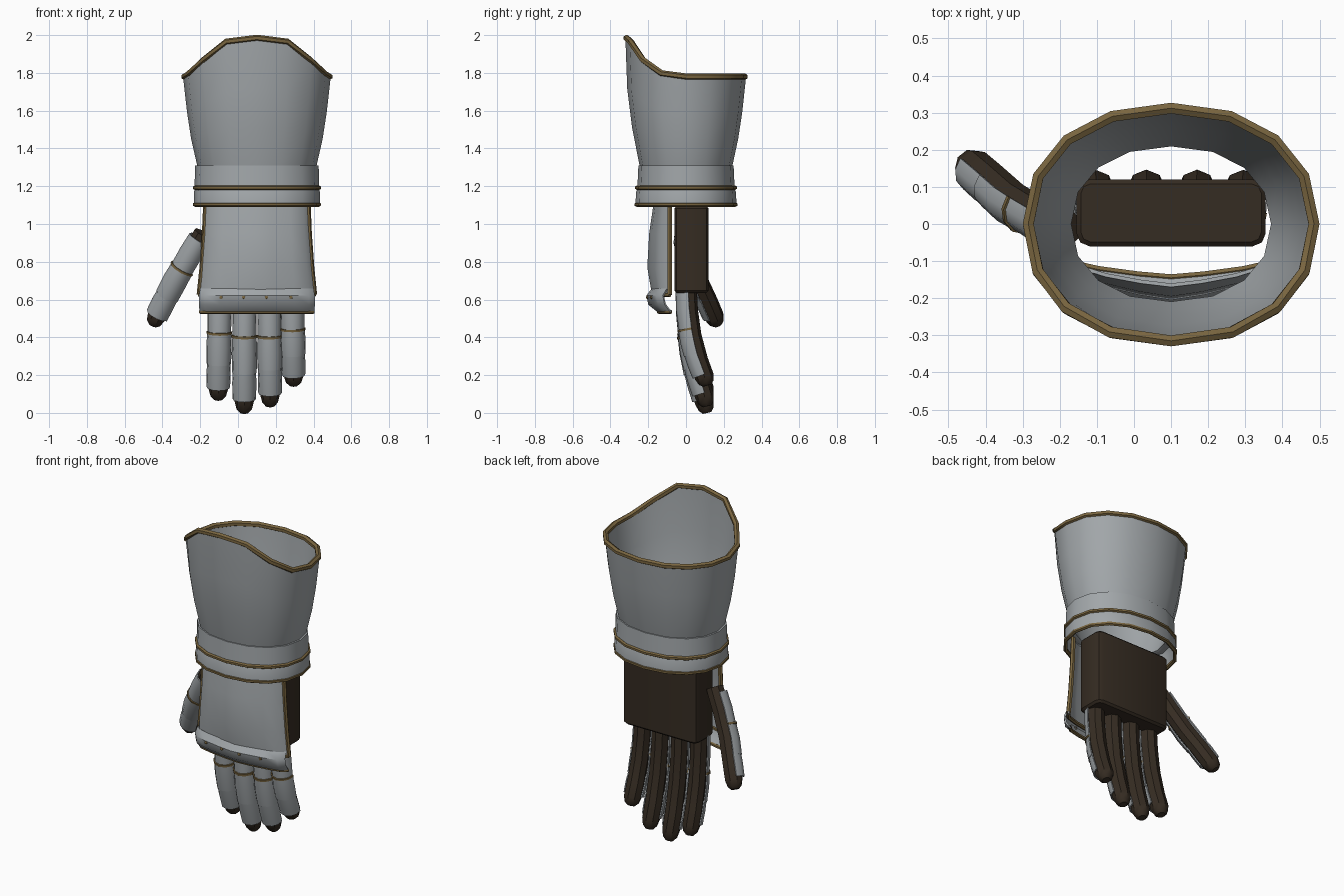
import bpy, bmesh, math
from mathutils import Vector

if "Cube" in bpy.data.objects:
    bpy.data.objects.remove(bpy.data.objects["Cube"])


def material(name, rgb):
    m = bpy.data.materials.new(name)
    m.diffuse_color = (*rgb, 1)
    m.use_nodes = True
    m.node_tree.nodes["Principled BSDF"].inputs["Base Color"].default_value = m.diffuse_color
    return m


STEEL = material("steel", (0.36, 0.385, 0.40))
BRASS = material("brass", (0.19, 0.13, 0.05))
LEATHER = material("dark_leather", (0.036, 0.025, 0.016))
CX = 0.1  # centre of the cuff and the back plate


def lerp(table, v):
    """Piecewise linear lookup; each row is (key, value, ...)."""
    if v <= table[0][0]:
        return table[0][1:]
    for a, b in zip(table, table[1:]):
        if v <= b[0]:
            t = (v - a[0]) / (b[0] - a[0])
            return tuple(p + (q - p) * t for p, q in zip(a[1:], b[1:]))
    return table[-1][1:]


def finish(name, bm, mat, thick=0.0):
    bmesh.ops.remove_doubles(bm, verts=bm.verts, dist=1e-5)
    bmesh.ops.recalc_face_normals(bm, faces=bm.faces)
    me = bpy.data.meshes.new(name)
    bm.to_mesh(me)
    bm.free()
    me.materials.append(mat)
    ob = bpy.data.objects.new(name, me)
    bpy.context.collection.objects.link(ob)
    bpy.ops.object.select_all(action='DESELECT')
    bpy.context.view_layer.objects.active = ob
    ob.select_set(True)
    if thick:
        mod = ob.modifiers.new("thickness", 'SOLIDIFY')
        mod.thickness, mod.offset = thick, 0
        bpy.ops.object.modifier_apply(modifier=mod.name)
    bpy.ops.object.shade_smooth_by_angle(angle=math.radians(42))
    return ob


def grid(name, rows, mat, wrap=False, loop=False, thick=0.0):
    """Skin rows of points; wrap closes each row, loop joins last row to first."""
    bm = bmesh.new()
    vs = [[bm.verts.new(p) for p in r] for r in rows]
    n = len(rows[0])
    pairs = list(zip(vs, vs[1:])) + ([(vs[-1], vs[0])] if loop else [])
    for a, b in pairs:
        for i in range(n if wrap else n - 1):
            j = (i + 1) % n
            bm.faces.new((a[i], a[j], b[j], b[i]))
    return finish(name, bm, mat, thick)


def sweep(name, path, radii, mat, ref, sides=8, arc=360, loop=False, thick=0.0):
    """Sweep a circle, or an arc centred on ref, along a path."""
    path = [Vector(p) for p in path]
    n = len(path)
    if not isinstance(radii, (list, tuple)):
        radii = [radii] * n
    rows = []
    for i, p in enumerate(path):
        a = path[i - 1] if (i or loop) else p
        b = path[(i + 1) % n] if (i < n - 1 or loop) else p
        t = (b - a).normalized()
        u = Vector(ref) - t * Vector(ref).dot(t)
        u.normalize()
        w = t.cross(u)
        steps = sides if arc == 360 else sides + 1
        angs = [math.radians(arc * (k / sides - 0.5)) for k in range(steps)]
        rows.append([p + (u * math.cos(g) + w * math.sin(g)) * max(radii[i], 1e-7) for g in angs])
    return grid(name, rows, mat, arc == 360, loop, thick)


def ring(rx, ry, z, n=16):
    """Slightly squared oval; z may be a function of the point's y."""
    pts = []
    for k in range(n):
        a = 2 * math.pi * k / n
        c, s = math.cos(a), math.sin(a)
        x = CX + rx * math.copysign(abs(c) ** 0.92, c)
        y = ry * math.copysign(abs(s) ** 0.92, s)
        pts.append((x, y, z(y) if callable(z) else z))
    return pts


# Flared cuff with a raised front edge
TOP = [(-0.31, 1.985), (-0.28, 1.95), (-0.23, 1.87), (-0.12, 1.79), (0, 1.78)]
FLARE = [(1.2, 0.275, 0.215), (1.31, 0.31, 0.24), (1.45, 0.342, 0.27),
         (1.6, 0.365, 0.293), (1.78, 0.385, 0.312), (1.99, 0.39, 0.315)]
rim = [p[2] for p in ring(0.39, 0.315, lambda y: lerp(TOP, y)[0])]
rows = [ring(0.275, 0.215, 1.2)]
for t in (0, 0.3, 0.6, 1):
    row = []
    for k, top in enumerate(rim):
        z = 1.31 + (top - 1.31) * t
        row.append(ring(*lerp(FLARE, z), z)[k])
    rows.append(row)
grid("cuff", rows, STEEL, wrap=True, thick=0.012)
sweep("cuff_rim", rows[-1], 0.017, BRASS, (0, 0, 1), sides=6, loop=True)

# Wrist bands and their trims
grid("upper_wrist_band", [ring(0.305, 0.235, 1.31), ring(0.327, 0.252, 1.31),
     ring(0.330, 0.257, 1.2), ring(0.275, 0.215, 1.2)], STEEL, wrap=True)
grid("lower_wrist_band", [ring(0.315, 0.24, 1.21), ring(0.327, 0.258, 1.17),
     ring(0.328, 0.262, 1.10)], STEEL, wrap=True, thick=0.012)
for label, z, rx, ry in (("upper", 1.192, 0.329, 0.259), ("lower", 1.103, 0.328, 0.262)):
    sweep(label + "_band_trim", ring(rx, ry, z), 0.012, BRASS, (0, 0, 1), sides=6, loop=True)

# Leather palm block
bm = bmesh.new()
bmesh.ops.create_cube(bm, size=1)
for v in bm.verts:
    v.co = (0.1 + v.co.x * 0.51, 0.03 + v.co.y * 0.18, 0.865 + v.co.z * 0.46)
bmesh.ops.bevel(bm, geom=[e for e in bm.edges if abs(e.verts[0].co.z - e.verts[1].co.z) > 0.1],
                offset=0.035, segments=2, profile=0.5, affect='EDGES')
bmesh.ops.bevel(bm, geom=[e for e in bm.edges if abs(e.verts[0].co.z - e.verts[1].co.z) < 0.01],
                offset=0.012, segments=1, affect='EDGES')
finish("palm", bm, LEATHER)

# Arched plate over the back of the hand: (side position, share of arch depth)
ARCH = [(-1, 0), (-0.9, 0.4), (-0.65, 0.66), (-0.3, 0.88), (0, 1),
        (0.3, 0.88), (0.65, 0.66), (0.9, 0.4), (1, 0)]


def arch(half, edge, mid, z):
    return [(CX + half * s, edge + (mid - edge) * d, z) for s, d in ARCH]


plate = [arch(0.27, -0.085, -0.165, 1.12), arch(0.277, -0.085, -0.19, 0.95),
         arch(0.29, -0.085, -0.20, 0.77), arch(0.305, -0.085, -0.175, 0.625)]
grid("back_plate", plate, STEEL, thick=0.01)
for label, i in (("left", 0), ("right", -1)):
    sweep(label + "_plate_trim", [r[i] for r in plate], 0.014, BRASS, (1, 0, 0), sides=6)
sweep("plate_bottom_trim", plate[-1], 0.012, BRASS, (0, 0, 1), sides=6)

# Knuckle guard with trim and rivets
guard = [arch(0.297, -0.10, -0.178, 0.655), arch(0.303, -0.12, -0.205, 0.62),
         arch(0.304, -0.11, -0.195, 0.575), arch(0.30, -0.08, -0.145, 0.535)]
grid("knuckle_guard", guard, STEEL, thick=0.01)
sweep("knuckle_trim", guard[-1], 0.011, BRASS, (0, 0, 1), sides=6)
for k, x in enumerate((-0.09, 0.03, 0.15, 0.28)):
    s = (x - CX) / 0.303
    y = -0.12 - 0.085 * lerp(ARCH, s)[0]
    sweep(f"knuckle_rivet_{k + 1}", [(x, y + 0.01, 0.612), (x, y - 0.008, 0.612),
          (x, y - 0.013, 0.612)], [0.01, 0.009, 0], BRASS, (0, 0, 1), sides=6)


def digit(name, path, r, ref, joints, trim):
    """Leather tube with a rounded tip, overlapping half shells and a joint trim."""
    pts = [Vector(p) for p in path]
    lens = [0]
    for a, b in zip(pts, pts[1:]):
        lens.append(lens[-1] + (b - a).length)
    table = [(s / lens[-1], *p) for s, p in zip(lens, pts)]
    at = lambda t: Vector(lerp(table, t))
    ts = (0, 0, 0.25, 0.5, 0.75, 0.91, 0.97, 1, 1)
    sweep(name, [at(t) + (pts[0] - pts[1]) * (0.001 if k == 0 else 0) +
          (pts[-1] - pts[-2]) * (0.001 if k == 8 else 0) for k, t in enumerate(ts)],
          [0, r, r, r, r, r, r * 0.8, r * 0.45, 0], LEATHER, ref, sides=8)
    for k, (a, b) in enumerate(zip(joints, joints[1:])):
        g = r + 0.007 + 0.003 * (k == 1)
        sweep(f"{name}_shell_{k + 1}", [at(a), at((a + b) / 2), at(b + 0.02)],
              [g, g + 0.003, g + 0.001], STEEL, ref, sides=6, arc=190, thick=0.007)
    c, d = at(trim - 0.01), at(trim + 0.01)
    sweep(name + "_joint_trim", [c, d], r + 0.014, BRASS, ref, sides=6, arc=190, thick=0.008)


# Four fingers, gently curling backwards: (x at base, x at tip, tip height, joint height)
FINGERS = [("index_finger", -0.095, -0.105, 0.07, 0.43), ("middle_finger", 0.035, 0.033, 0.0, 0.41),
           ("ring_finger", 0.165, 0.17, 0.035, 0.41), ("little_finger", 0.285, 0.295, 0.145, 0.45)]
for name, x0, x1, tip, joint in FINGERS:
    h = 0.68 - tip
    path = [(x0 + (x1 - x0) * t, y, 0.68 - h * t)
            for t, y in ((0, 0.005), (0.35, 0.015), (0.65, 0.045), (0.87, 0.09), (1, 0.112))]
    tj = (0.68 - joint) / h
    digit(name, path, 0.051, (0, -1, 0), (0.04, tj, 0.66, 0.87), tj)

# Thumb, splayed outwards
digit("thumb", [(-0.185, -0.015, 0.95), (-0.25, 0.015, 0.84), (-0.325, 0.06, 0.71),
      (-0.405, 0.13, 0.56), (-0.452, 0.168, 0.465)], 0.052, (-0.55, -0.8, -0.1),
      (0.06, 0.38, 0.66, 0.87), 0.38)
